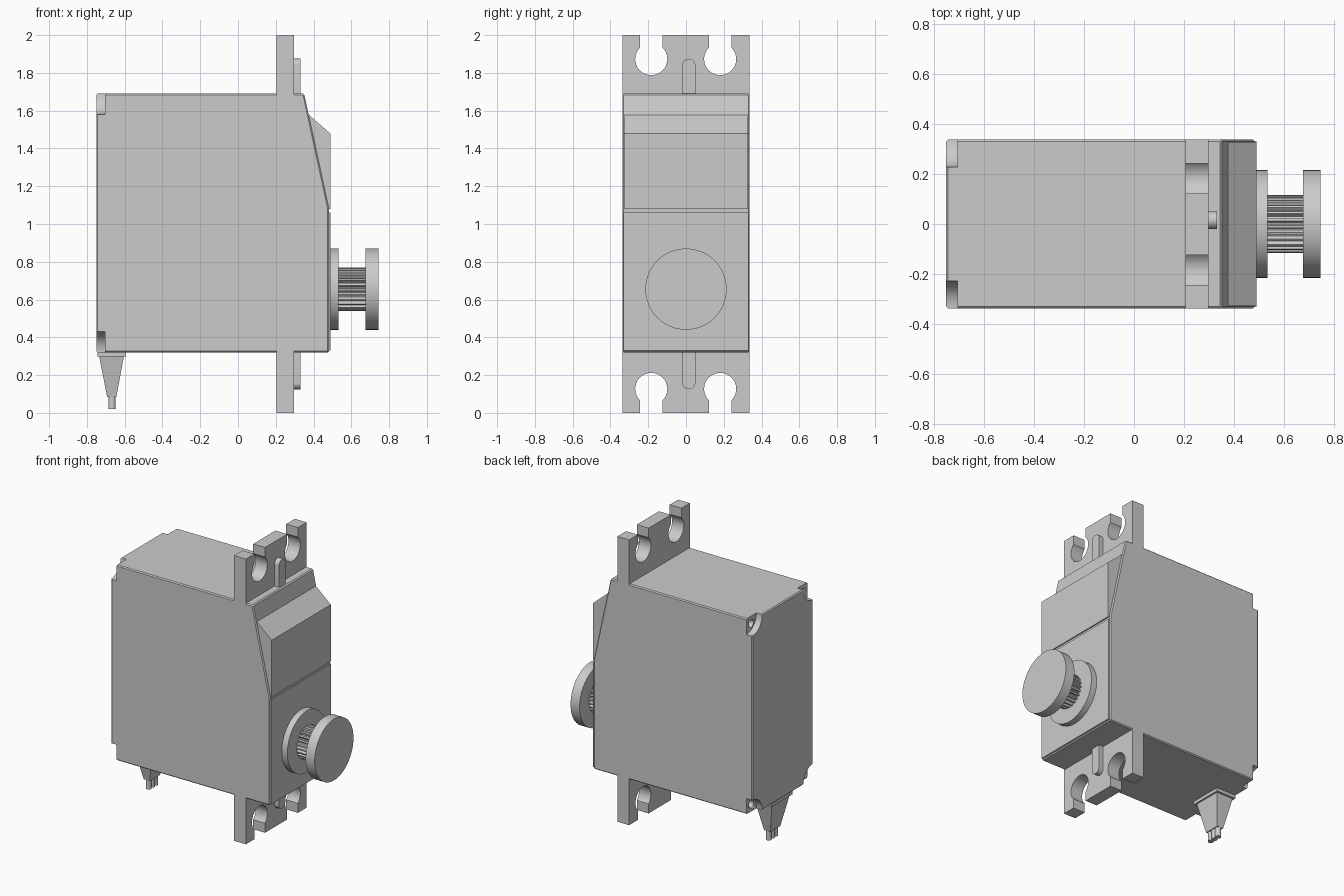
import bpy, bmesh, math
from mathutils import Vector

if "Cube" in bpy.data.objects:
    bpy.data.objects.remove(bpy.data.objects["Cube"])

grey = bpy.data.materials.new("light_grey")
grey.diffuse_color = (0.6, 0.6, 0.6, 1)
grey.use_nodes = True
grey.node_tree.nodes["Principled BSDF"].inputs["Base Color"].default_value = grey.diffuse_color


def finish(name, bm, smooth=True):
    bmesh.ops.recalc_face_normals(bm, faces=bm.faces)
    me = bpy.data.meshes.new(name)
    bm.to_mesh(me)
    bm.free()
    me.materials.append(grey)
    ob = bpy.data.objects.new(name, me)
    bpy.context.collection.objects.link(ob)
    if smooth:
        bpy.ops.object.select_all(action='DESELECT')
        ob.select_set(True)
        bpy.context.view_layer.objects.active = ob
        bpy.ops.object.shade_smooth_by_angle(angle=math.radians(25))
    return ob


def add_prism(bm, pts, lo, hi, axis='x'):
    """Extrude a profile: (y, z) along x, (x, z) along y, or (x, y) along z."""
    place = {'x': lambda p, t: (t, p[0], p[1]),
             'y': lambda p, t: (p[0], t, p[1]),
             'z': lambda p, t: (p[0], p[1], t)}[axis]
    face = bm.faces.new([bm.verts.new(place(p, lo)) for p in pts])
    new = bmesh.ops.extrude_face_region(bm, geom=[face])['geom']
    move = Vector(place((0, 0), hi - lo))
    bmesh.ops.translate(bm, vec=move, verts=[g for g in new if isinstance(g, bmesh.types.BMVert)])


def prism(name, pts, lo, hi, axis='x', smooth=True):
    bm = bmesh.new()
    add_prism(bm, pts, lo, hi, axis)
    return finish(name, bm, smooth)


def arc(cx, cy, r, a0, a1, n):
    angles = [math.radians(a0 + (a1 - a0) * i / n) for i in range(n + 1)]
    return [(cx + r * math.cos(a), cy + r * math.sin(a)) for a in angles]


def circle(cx, cy, r, n=64):
    return arc(cx, cy, r, 0, 360 * (n - 1) / n, n - 1)


HALF, BOTTOM, TOP = 0.337, 0.32, 1.69

# Main case with a sloped upper front
body = prism("case", [(-0.75, BOTTOM), (0.482, BOTTOM), (0.482, 1.08), (0.35, TOP), (-0.75, TOP)],
             -HALF, HALF, 'y', smooth=False)
bevel = body.modifiers.new("edge_bevel", 'BEVEL')
bevel.width, bevel.segments = 0.007, 1

# Quarter-round screw recesses with small holes in the four back corners
bm = bmesh.new()
for sy in (-1, 1):
    for z, sz in ((BOTTOM, 1), (TOP, -1)):
        add_prism(bm, circle(sy * HALF, z, 0.11, 48), -0.8, -0.705)
cutter = finish("corner_cutter", bm)
bm = bmesh.new()
for sy in (-1, 1):
    for z, sz in ((BOTTOM, 1), (TOP, -1)):
        add_prism(bm, circle(sy * (HALF - 0.052), z + sz * 0.052, 0.026, 24), -0.78, -0.62)
holes = finish("screw_hole_cutter", bm)
for c in (cutter, holes):
    cut = body.modifiers.new("recess", 'BOOLEAN')
    cut.operation, cut.solver, cut.object = 'DIFFERENCE', 'EXACT', c
    c.hide_render = True
    c.hide_viewport = True

# Raised wedge and lower plate on the front
prism("front_wedge", [(0.37, 1.578), (0.375, 1.578), (0.49, 1.478), (0.49, 1.08), (0.47, 1.08)],
      -0.328, 0.328, 'y', smooth=False)
prism("front_plate", [(-0.331, 0.33), (0.331, 0.33), (0.331, 1.062), (-0.331, 1.062)],
      0.47, 0.49, smooth=False)

# Mounting tabs with keyhole slots and rounded ribs, top and bottom
tab = [(-HALF, TOP - 0.01), (-HALF, 2.0)]
for c in (-0.184, 0.181):
    tab += [(c - 0.06, 2.0)] + arc(c, 1.873, 0.085, 135, 405, 28) + [(c + 0.06, 2.0)]
tab += [(HALF, 2.0), (HALF, TOP - 0.01)]
rib = [(-0.02, TOP - 0.01)] + arc(0.015, 1.84, 0.035, 180, 0, 14) + [(0.05, TOP - 0.01)]


def flip(pts):
    return [(y, 2.0 - z if z > TOP else BOTTOM + 0.01) for y, z in pts]


for side, shape in (("top", lambda p: p), ("bottom", flip)):
    prism(side + "_tab", shape(tab), 0.205, 0.297)
    prism(side + "_rib", shape(rib), 0.29, 0.332)

# Output shaft: collar, toothed spline and round horn
CZ = 0.655
prism("shaft_collar", circle(0, CZ, 0.215), 0.48, 0.533)
prism("horn_disc", circle(0, CZ, 0.215), 0.675, 0.745)
TEETH = 25
teeth = []
for i in range(TEETH):
    for f, r in ((0.0, 0.098), (0.25, 0.098), (0.45, 0.115), (0.8, 0.115)):
        a = 2 * math.pi * (i + f) / TEETH
        teeth.append((r * math.cos(a), CZ + r * math.sin(a)))
prism("shaft_spline", teeth, 0.53, 0.68, smooth=False)


# Cable strain relief: rim and tapered boot
def box_pts(x0, x1, w):
    return [(x0, -w), (x1, -w), (x1, w), (x0, w)]


prism("cable_rim", box_pts(-0.745, -0.592, 0.115), 0.298, 0.325, 'z', smooth=False)
bm = bmesh.new()
upper = [bm.verts.new((x, y, 0.30)) for x, y in box_pts(-0.735, -0.604, 0.1)]
lower = [bm.verts.new((x, y, 0.085)) for x, y in box_pts(-0.693, -0.644, 0.055)]
bm.faces.new(upper)
bm.faces.new(lower)
for i in range(4):
    j = (i + 1) % 4
    bm.faces.new((upper[i], upper[j], lower[j], lower[i]))
finish("cable_boot", bm, smooth=False)

# Three wire ends
for i in (-1, 0, 1):
    prism("wire_%d" % (i + 2), circle(-0.667, i * 0.036, 0.019, 20), 0.02, 0.1, 'z')
